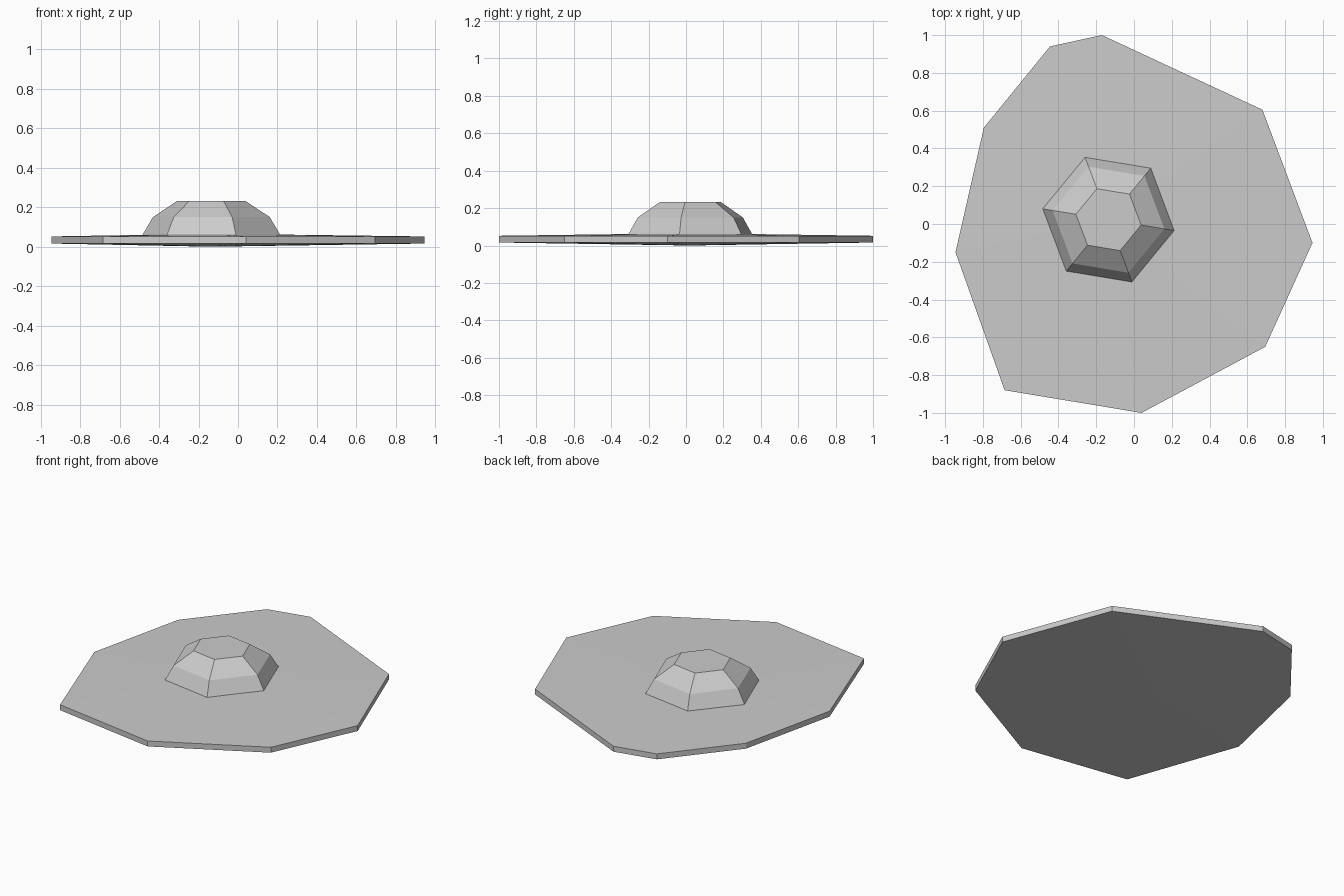
import bpy
import bmesh
from math import cos, sin, tau, radians

cube = bpy.data.objects.get("Cube")
if cube:
    bpy.data.objects.remove(cube, do_unlink=True)

grey = bpy.data.materials.new("stone_grey")
grey.use_nodes = True
GREY = (0.6, 0.6, 0.6, 1)
grey.diffuse_color = GREY
grey.node_tree.nodes["Principled BSDF"].inputs["Base Color"].default_value = GREY

CENTRE = (-0.135, 0.023)


def stacked_solid(name, rings, top_z=None, bottom_z=None):
    """Bridge equal-length rings; close each end flat, or to a point when a height is given."""
    bm = bmesh.new()
    loops = [[bm.verts.new(p) for p in ring] for ring in rings]
    n = len(loops[0])
    for low, high in zip(loops, loops[1:]):
        for i in range(n):
            j = (i + 1) % n
            bm.faces.new((low[i], low[j], high[j], high[i]))
    for loop, z in ((loops[0], bottom_z), (loops[-1], top_z)):
        if z is None:
            bm.faces.new(loop)
        else:
            tip = bm.verts.new((*CENTRE, z))
            for i in range(n):
                bm.faces.new((loop[i], loop[(i + 1) % n], tip))
    bmesh.ops.recalc_face_normals(bm, faces=bm.faces)
    mesh = bpy.data.meshes.new(name)
    bm.to_mesh(mesh)
    bm.free()
    mesh.materials.append(grey)
    obj = bpy.data.objects.new(name, mesh)
    bpy.context.scene.collection.objects.link(obj)
    return obj


# Irregular nine-sided slab, slightly raised towards the middle on both sides
outline = [(-0.17, 1.0), (-0.445, 0.94), (-0.795, 0.51), (-0.945, -0.15),
           (-0.685, -0.88), (0.04, -1.0), (0.695, -0.65), (0.945, -0.1), (0.68, 0.605)]
stacked_solid("slab", [[(x, y, z) for x, y in outline] for z in (0.016, 0.052)],
              top_z=0.066, bottom_z=0.0)

# Six-sided faceted dome standing on the slab
turn = radians(-9.4)
profile = [(0.354, 0.055), (0.352, 0.063), (0.3, 0.15), (0.175, 0.232)]
stacked_solid("dome", [[(CENTRE[0] + r * cos(turn + tau * i / 6),
                         CENTRE[1] + r * sin(turn + tau * i / 6), z)
                        for i in range(6)] for r, z in profile])
